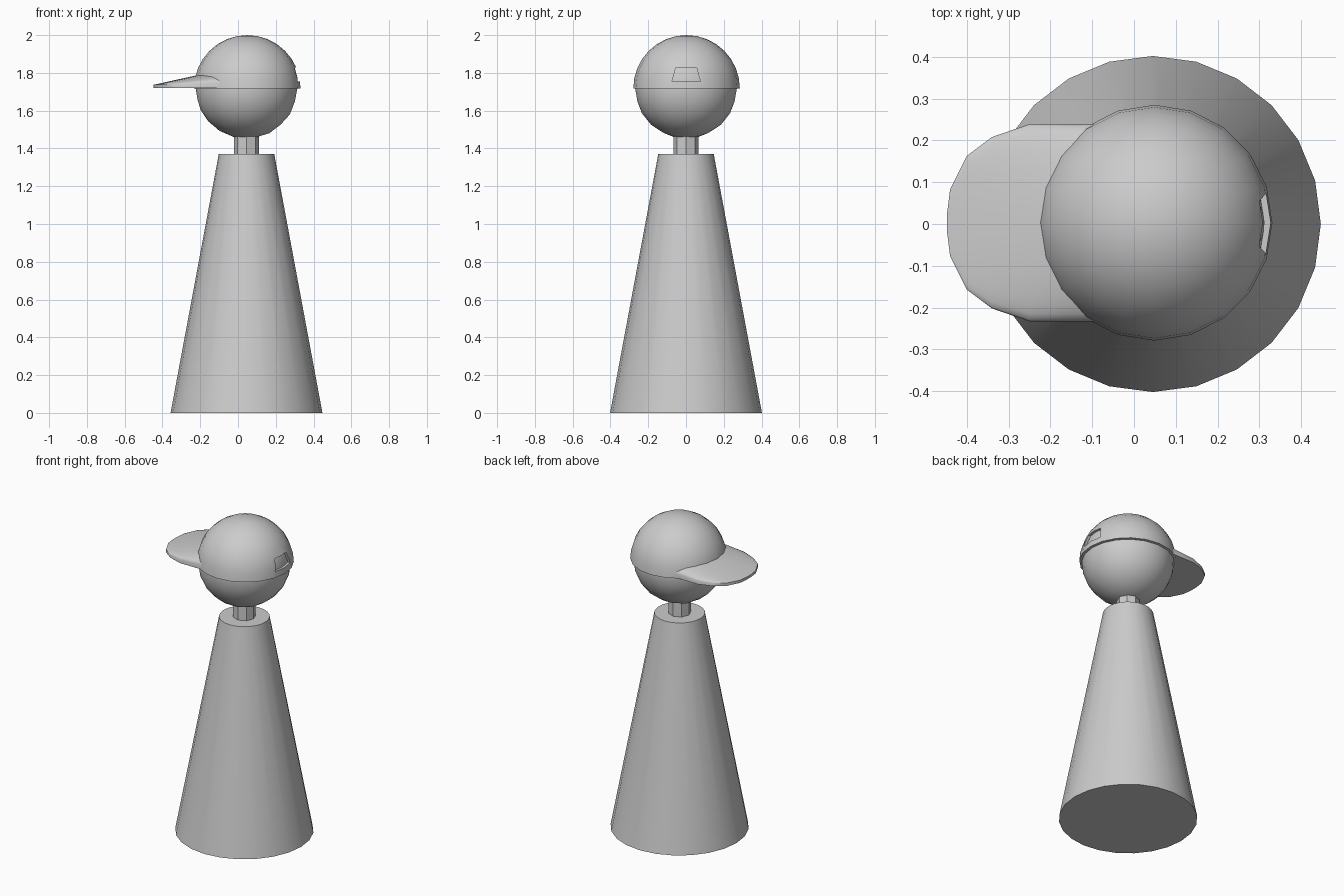
import bpy, bmesh, math

if "Cube" in bpy.data.objects:
    bpy.data.objects.remove(bpy.data.objects["Cube"])

CX = 0.045            # axis of the body and head
RIM_Z = 1.718         # lower rim of the cap
grey = bpy.data.materials.new("plain grey")
grey.diffuse_color = (0.6, 0.6, 0.6, 1)
grey.use_nodes = True
grey.node_tree.nodes["Principled BSDF"].inputs["Base Color"].default_value = grey.diffuse_color


def finish(obj, name, angle=32):
    obj.name = name
    obj.data.materials.clear()
    obj.data.materials.append(grey)
    bpy.ops.object.select_all(action='DESELECT')
    obj.select_set(True)
    bpy.context.view_layer.objects.active = obj
    bpy.ops.object.shade_smooth_by_angle(angle=math.radians(angle))


def make_mesh(name, bm):
    bmesh.ops.recalc_face_normals(bm, faces=bm.faces[:])
    mesh = bpy.data.meshes.new(name)
    bm.to_mesh(mesh)
    bm.free()
    obj = bpy.data.objects.new(name, mesh)
    bpy.context.collection.objects.link(obj)
    return obj


def tapered(name, sides, r1, r2, z1, z2):
    bpy.ops.mesh.primitive_cone_add(vertices=sides, radius1=r1, radius2=r2,
                                    depth=z2 - z1, location=(CX, 0, (z1 + z2) / 2))
    finish(bpy.context.object, name)


# Body and neck
tapered("body", 24, 0.402, 0.147, 0, 1.37)
tapered("neck", 8, 0.066, 0.066, 1.36, 1.50)

# Head
bpy.ops.mesh.primitive_ico_sphere_add(subdivisions=3, radius=0.27,
                                      location=(CX, 0, 1.722))
finish(bpy.context.object, "head")

# Cap crown: half a sphere, given thickness
bm = bmesh.new()
bmesh.ops.create_uvsphere(bm, u_segments=20, v_segments=16, radius=0.282)
bmesh.ops.delete(bm, geom=[v for v in bm.verts if v.co.z < -0.01], context='VERTS')
crown = make_mesh("cap_crown", bm)
crown.location = (0.049, 0.003, RIM_Z)
solid = crown.modifiers.new("thickness", 'SOLIDIFY')
solid.thickness = 0.016
solid.offset = -1

# Trapezoid opening at the back of the cap
bm = bmesh.new()
ends = [[bm.verts.new((x, y, z)) for y, z in
         ((-0.074, 1.755), (0.076, 1.755), (0.056, 1.828), (-0.054, 1.828))]
        for x in (0.2, 0.45)]
for end in ends:
    bm.faces.new(end)
for i in range(4):
    j = (i + 1) % 4
    bm.faces.new((ends[0][i], ends[0][j], ends[1][j], ends[1][i]))
cutter = make_mesh("opening_cutter", bm)
cutter.hide_render = True
cut = crown.modifiers.new("opening", 'BOOLEAN')
cut.operation = 'DIFFERENCE'
cut.solver = 'EXACT'
cut.object = cutter
bpy.context.view_layer.objects.active = crown
for name in ("thickness", "opening"):
    bpy.ops.object.modifier_apply(modifier=name)
bpy.data.objects.remove(cutter)
finish(crown, "cap_crown")

# Cap brim: flat underside, domed top that rises towards the crown
outline = [(-0.447, 0.025), (-0.44, 0.08), (-0.40, 0.16), (-0.34, 0.205),
           (-0.25, 0.236), (-0.16, 0.236), (-0.08, 0.236)]
STEPS = 16
bm = bmesh.new()
tops, bottoms = [], []
for x, w in outline:
    rise = 0.19 * (x + 0.447)
    edge = 1.737 + 0.03 * (x + 0.447)
    top, bottom = [], []
    for k in range(STEPS + 1):
        t = -math.cos(math.pi * k / STEPS)
        y = 0.003 + w * t
        top.append(bm.verts.new((x, y, edge + rise * math.sqrt(max(0, 1 - t * t)))))
        bottom.append(bm.verts.new((x, y, 1.72)))
    tops.append(top)
    bottoms.append(bottom)
for i in range(len(outline) - 1):
    for k in range(STEPS):
        for s in (tops, bottoms):
            bm.faces.new((s[i][k], s[i + 1][k], s[i + 1][k + 1], s[i][k + 1]))
    for k in (0, STEPS):
        bm.faces.new((tops[i][k], tops[i + 1][k], bottoms[i + 1][k], bottoms[i][k]))
for i in (0, -1):
    for k in range(STEPS):
        bm.faces.new((tops[i][k], tops[i][k + 1], bottoms[i][k + 1], bottoms[i][k]))
finish(make_mesh("cap_brim", bm), "cap_brim", 40)
